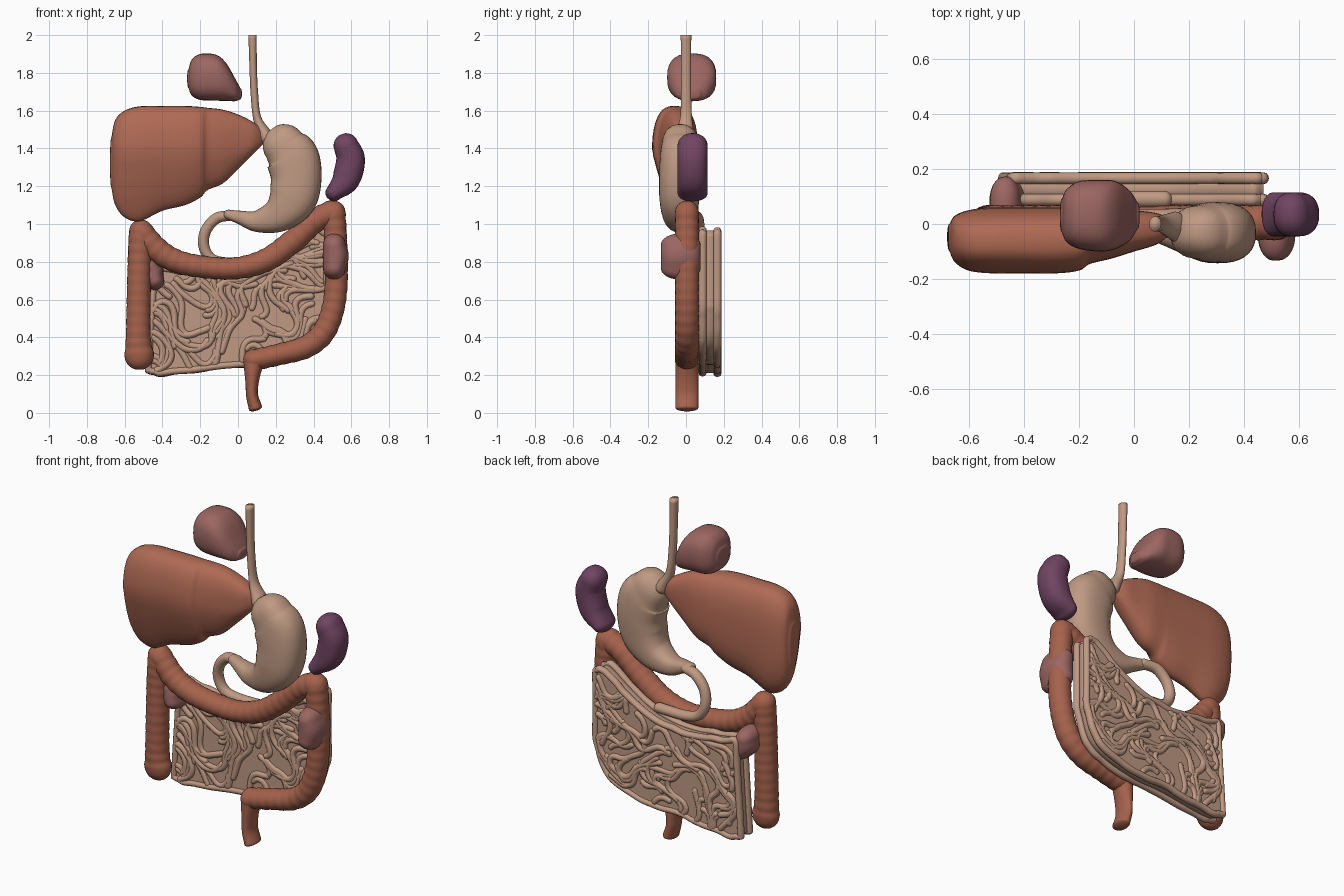
import bpy, bmesh, math, random
from mathutils import Vector, noise

random.seed(4)
cube = bpy.data.objects.get("Cube")
if cube:
    bpy.data.objects.remove(cube, do_unlink=True)


def material(name, rgb):
    col = [(c / 255) ** 2.2 for c in rgb] + [1]
    m = bpy.data.materials.new(name)
    m.use_nodes = True
    m.diffuse_color = col
    bsdf = m.node_tree.nodes["Principled BSDF"]
    bsdf.inputs["Base Color"].default_value = col
    bsdf.inputs["Roughness"].default_value = 0.6
    return m


LIVER = material("liver brown", (174, 106, 85))
COLON = material("colon brown", (164, 98, 77))
BEIGE = material("beige", (190, 152, 130))
PURPLE = material("purple", (112, 70, 98))
ROSE = material("rose", (154, 102, 98))


def finish(name, bm, mat):
    bmesh.ops.recalc_face_normals(bm, faces=bm.faces)
    for f in bm.faces:
        f.smooth = True
    me = bpy.data.meshes.new(name)
    bm.to_mesh(me)
    bm.free()
    me.materials.append(mat)
    ob = bpy.data.objects.new(name, me)
    bpy.context.collection.objects.link(ob)


def spline(pts, steps):
    """Catmull-Rom samples through the control points."""
    p = [Vector(q) for q in pts]
    p = [2 * p[0] - p[1]] + p + [2 * p[-1] - p[-2]]
    out = []
    for a, b, c, d in zip(p, p[1:], p[2:], p[3:]):
        for i in range(steps):
            t = i / steps
            out.append((2 * b + (c - a) * t + (2 * a - 5 * b + 4 * c - d) * t * t
                        + (3 * b - a - 3 * c + d) * t ** 3) / 2)
    return out + [p[-2]]


def sweep(bm, pts, caps=(1, 1), power=2, sides=28, steps=8,
          ripple=0, upright=False, warp=None):
    """Rings along (x, z, in-plane radius, y centre, y radius), with rounded ends."""
    s = spline(pts, steps)
    rings, dist = [], 0
    for i, q in enumerate(s):
        a, b = s[max(i - 1, 0)], s[min(i + 1, len(s) - 1)]
        tan = Vector((1, 0)) if upright else Vector((b[0] - a[0], b[1] - a[1])).normalized()
        if i:
            dist += math.hypot(q[0] - s[i - 1][0], q[1] - s[i - 1][1])
        k = 1 + ripple * math.sin(dist * 2 * math.pi / 0.055)
        rings.append((Vector((q[0], q[1])), tan, max(q[2], .004) * k, q[3], max(q[4], .004) * k))

    def cap(ring, amount, sign):
        c, t, r, y, d = ring
        return [(c + t * sign * r * amount * math.sin(u), t, r * math.cos(u), y, d * math.cos(u))
                for u in (math.pi / 2 * j / 6 for j in range(1, 6))]
    if caps[0]:
        rings = cap(rings[0], caps[0], -1)[::-1] + rings
    if caps[1]:
        rings += cap(rings[-1], caps[1], 1)

    loops = []
    for c, t, r, y, d in rings:
        loop = []
        for j in range(sides):
            u = 2 * math.pi * j / sides
            cu, su = math.cos(u), math.sin(u)
            e = math.copysign(abs(cu) ** (2 / power), cu) * r
            f = math.copysign(abs(su) ** (2 / power), su) * d
            v = Vector((c.x - t.y * e, y + f, c.y + t.x * e))
            loop.append(bm.verts.new(warp(v) if warp else v))
        loops.append(loop)
    for a, b in zip(loops, loops[1:]):
        for j in range(sides):
            k = (j + 1) % sides
            bm.faces.new((a[j], a[k], b[k], b[j]))
    bm.faces.new(loops[0])
    bm.faces.new(loops[-1])


def loft(name, mat, pts, **options):
    bm = bmesh.new()
    sweep(bm, pts, **options)
    finish(name, bm, mat)


def span(rows):
    """Rows of x, low z, high z, front y, back y as upright sections."""
    return [(x, (a + b) / 2, (b - a) / 2, (f + g) / 2, (g - f) / 2) for x, a, b, f, g in rows]


def flat(pts, y, d):
    return [(*p, y, d) for p in pts]


# Liver, thinning towards its lower edge
def thin_below(v):
    if v.y < 0:
        v.y *= max(.3, min(1, .5 + 1.5 * (v.z - 1.05)))
    return v


loft("liver", LIVER, span([
    (-.67, 1.19, 1.46, -.1, .0), (-.65, 1.1, 1.55, -.14, .03), (-.6, 1.035, 1.6, -.17, .05),
    (-.52, 1.015, 1.623, -.18, .06), (-.4, 1.07, 1.625, -.18, .06), (-.28, 1.1, 1.625, -.18, .06),
    (-.2, 1.14, 1.62, -.17, .06), (-.16, 1.18, 1.615, -.145, .06), (-.08, 1.215, 1.605, -.125, .06),
    (0, 1.29, 1.58, -.1, .05), (.08, 1.37, 1.54, -.075, .04), (.13, 1.42, 1.5, -.04, .02)]),
    caps=(.06, .2), power=2.6, sides=40, upright=True, warp=thin_below)

# Heart
loft("heart", ROSE, span([
    (-.262, 1.72, 1.82, -.03, .09), (-.245, 1.68, 1.87, -.065, .125), (-.2, 1.657, 1.9, -.09, .155),
    (-.12, 1.653, 1.897, -.1, .16), (-.065, 1.652, 1.855, -.09, .155), (-.015, 1.65, 1.77, -.06, .12),
    (.012, 1.66, 1.72, -.02, .08)]), caps=(.15, .3), power=2.6, upright=True)

# Oesophagus, stomach and duodenum
loft("oesophagus", BEIGE, [
    (.077, 2, .022, 0, .028), (.08, 1.85, .02, 0, .027), (.086, 1.7, .02, 0, .027),
    (.102, 1.56, .022, 0, .032), (.15, 1.46, .04, -.01, .055)], caps=(0, 1))
loft("stomach", BEIGE, [
    (.245, 1.415, .114, -.03, .098), (.288, 1.35, .14, -.03, .108), (.308, 1.24, .134, -.032, .11),
    (.285, 1.13, .127, -.035, .105), (.21, 1.047, .093, -.03, .09), (.1, 1.015, .058, -.01, .065),
    (.01, 1.035, .036, .01, .045), (-.05, 1.05, .026, .03, .035)], power=2.4, sides=36)
loft("duodenum", BEIGE, [
    (-.03, 1.045, .026, .04, .032), (-.11, 1.032, .029, .06, .032), (-.168, .97, .029, .07, .03),
    (-.182, .89, .029, .08, .03), (-.145, .82, .028, .085, .03), (-.06, .795, .028, .09, .03),
    (.11, .795, .028, .09, .03)])

# Spleen and kidneys
loft("spleen", PURPLE, flat([(.572, 1.415, .066), (.596, 1.34, .076), (.57, 1.235, .073),
                             (.508, 1.165, .045)], .035, .08), power=2.3)
loft("left_kidney", ROSE, flat([(.51, .89, .06), (.517, .83, .069), (.51, .765, .06)],
                               -.028, .105), power=2.3)
loft("right_kidney", ROSE, flat([(-.468, .785, .055), (-.458, .74, .066), (-.44, .7, .05)],
                                .075, .097), power=2.3)

# Large intestine
bowel = dict(ripple=.02, steps=14, sides=24)
loft("ascending_colon", COLON, flat([(-.523, .305, .078), (-.528, .4, .066), (-.526, .6, .063),
                                     (-.522, .8, .062), (-.513, .96, .064)], .005, .063), **bowel)
loft("transverse_colon", COLON, flat([
    (-.51, .96, .06), (-.43, .865, .064), (-.33, .805, .061), (-.2, .775, .059), (-.02, .765, .058),
    (.14, .805, .061), (.28, .9, .062), (.4, 1.01, .062), (.49, 1.06, .064)], .005, .063), **bowel)
loft("descending_colon", COLON, flat([
    (.505, 1.06, .064), (.515, .95, .06), (.522, .75, .06), (.507, .57, .06), (.455, .43, .061),
    (.36, .35, .06), (.22, .31, .057), (.085, .28, .056)], .005, .063), **bowel)
loft("rectum", COLON, flat([(.085, .28, .058), (.078, .22, .045), (.074, .15, .034),
                            (.075, .09, .032), (.093, .025, .036)], .005, .06), caps=(1, .4))

# Small intestine: a core slab with rounded rim, covered in winding coils
low = spline([(-.475, .23), (-.42, .212), (-.3, .222), (-.1, .25), (.1, .26),
              (.3, .31), (.41, .39), (.47, .56)], 12)
high = spline([(-.44, .77), (-.3, .75), (-.1, .735), (.1, .765), (.26, .855),
               (.36, .925), (.43, .965), (.47, .945)], 12)
ROWS, MID, HALF, COIL = 40, .127, .046, .018
bm = bmesh.new()
borders = []
for sign in (-1, 1):
    sheet = [[bm.verts.new((q.x, MID + sign * HALF, q.y))
              for q in (a.lerp(b, j / ROWS) for j in range(ROWS + 1))]
             for a, b in zip(low, high)]
    for c, d in zip(sheet, sheet[1:]):
        for j in range(ROWS):
            bm.faces.new((c[j], c[j + 1], d[j + 1], d[j]))
    borders.append([c[0] for c in sheet] + sheet[-1][1:]
                   + [c[-1] for c in sheet[-2::-1]] + sheet[0][-2:0:-1])
front, back = borders
for i in range(len(front)):
    bm.faces.new((front[i - 1], front[i], back[i], back[i - 1]))


def inside(p):
    """True when the point lies within the slab outline."""
    for a, b, c, d in zip(low, low[1:], high, high[1:]):
        t = (p.y - a.y) / (c.y - a.y)
        if 0.02 < t < 0.98 and a.lerp(c, t).x <= p.x <= b.lerp(d, t).x:
            return abs(p.x) < .46
    return False


def wander(p, way, seed):
    """Follow a swirling flow until the outline is reached."""
    path = [p]
    for _ in range(16):
        turn = 5 * noise.noise(Vector((p.x * 4.5, p.y * 4.5, seed)))
        p = p + Vector((math.cos(turn), math.sin(turn))) * way * .022
        if not inside(p):
            break
        path.append(p)
    return path


for sign in (-1, 1):
    for strand in range(85):
        i = random.randrange(len(low))
        start = low[i].lerp(high[i], random.uniform(.03, .97))
        path = wander(start, random.choice((-1, 1)), 7 * sign + .12 * (strand % 4))
        if len(path) > 3:
            depth = MID + sign * (HALF - random.uniform(.001, .007))
            sweep(bm, flat([(p.x, p.y, COIL) for p in path], depth, COIL), sides=10, steps=2)
    # Coils that follow the rim
    rim = low[::4] + [low[-1].lerp(high[-1], t) for t in (.25, .5, .75)] + high[::-4]
    rim += [high[0].lerp(low[0], t) for t in (.2, .4, .6, .8, 1)]
    wavy = [(p.x, p.y + random.uniform(-.005, .005), COIL) for p in rim]
    sweep(bm, flat(wavy, MID + sign * (HALF - .007), COIL + .003), sides=12, steps=4)
finish("small_intestine", bm, BEIGE)
